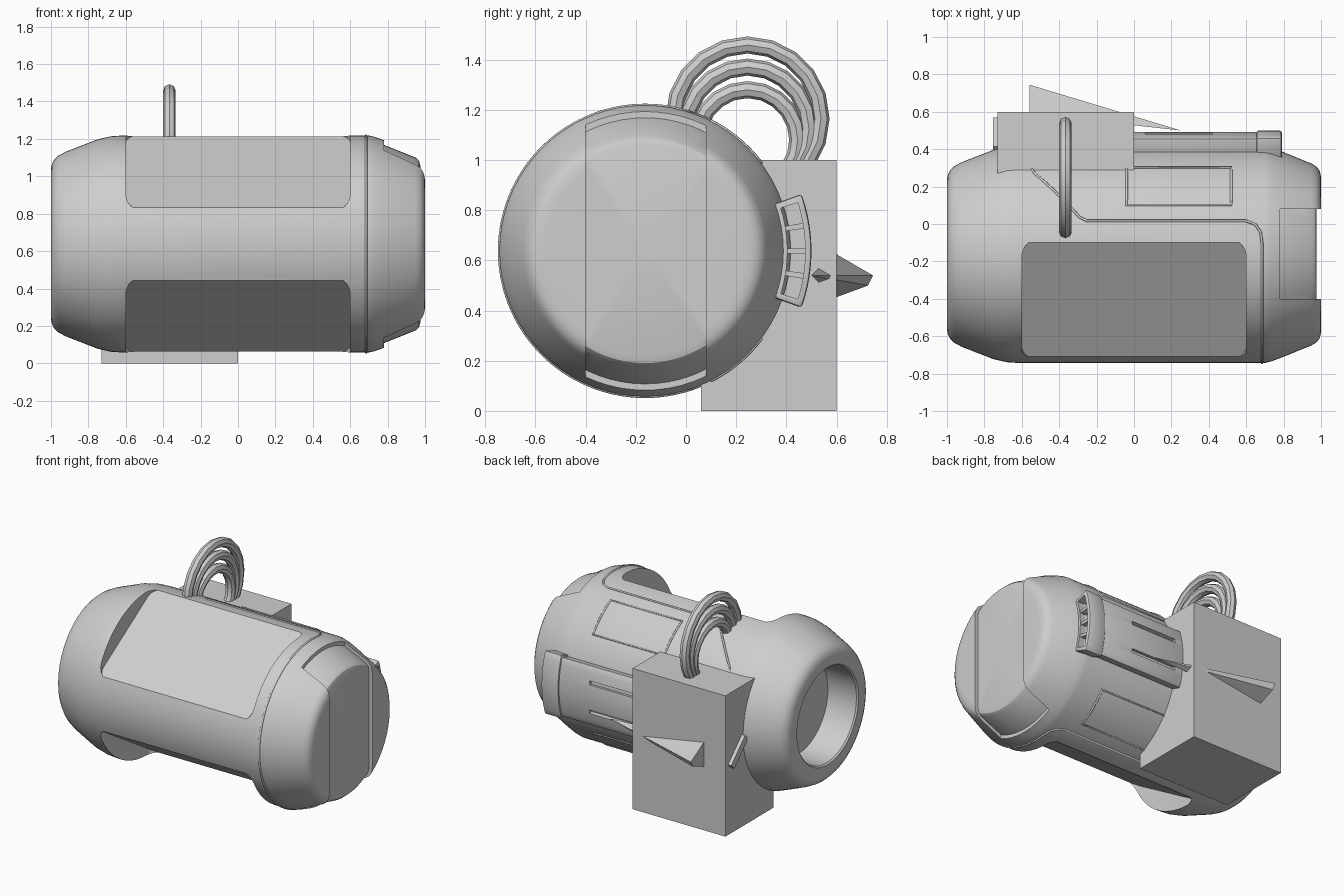
import bpy, bmesh
from math import sin, cos, radians
from mathutils import Matrix, Vector

if "Cube" in bpy.data.objects:
    bpy.data.objects.remove(bpy.data.objects["Cube"])

CY, CZ, R = -0.163, 0.638, 0.58      # drum axis and radius

grey = bpy.data.materials.new("plain_grey")
grey.use_nodes = True
grey.diffuse_color = (0.62, 0.62, 0.62, 1)
grey.node_tree.nodes["Principled BSDF"].inputs["Base Color"].default_value = (0.62, 0.62, 0.62, 1)


def polar(x, r, deg):
    a = radians(deg)
    return Vector((x, CY + r * cos(a), CZ + r * sin(a)))


def activate(ob):
    bpy.ops.object.select_all(action='DESELECT')
    ob.select_set(True)
    bpy.context.view_layer.objects.active = ob


def finish(name, bm):
    bmesh.ops.recalc_face_normals(bm, faces=bm.faces[:])
    me = bpy.data.meshes.new(name)
    bm.to_mesh(me)
    bm.free()
    me.materials.append(grey)
    ob = bpy.data.objects.new(name, me)
    bpy.context.collection.objects.link(ob)
    return ob


def smooth(ob):
    activate(ob)
    bpy.ops.object.shade_smooth_by_angle(angle=radians(30))


def cut(ob, cutter, operation='DIFFERENCE'):
    activate(ob)
    mod = ob.modifiers.new("cut", 'BOOLEAN')
    mod.object, mod.solver, mod.operation = cutter, 'EXACT', operation
    bpy.ops.object.modifier_apply(modifier=mod.name)
    bpy.data.objects.remove(cutter)


def block(name, size, matrix, corner=0.0):
    bm = bmesh.new()
    bmesh.ops.create_cube(bm, size=1)
    bmesh.ops.scale(bm, vec=size, verts=bm.verts[:])
    if corner:      # round only the edges running along local z
        edges = [e for e in bm.edges
                 if abs(e.verts[0].co.z - e.verts[1].co.z) > size[2] / 2]
        bmesh.ops.bevel(bm, geom=edges, offset=corner, segments=5,
                        profile=0.5, affect='EDGES')
    bm.transform(matrix)
    return finish(name, bm)


def revolve(name, profile):
    # turn an (x, radius) profile around the drum axis
    bm = bmesh.new()
    verts = [bm.verts.new((x, CY, CZ + r)) for x, r in profile]
    edges = [bm.edges.new(pair) for pair in zip(verts, verts[1:])]
    bmesh.ops.spin(bm, geom=verts + edges, cent=(0, CY, CZ), axis=(1, 0, 0),
                   angle=radians(360), steps=72)
    bmesh.ops.remove_doubles(bm, verts=bm.verts[:], dist=0.0005)
    return finish(name, bm)


def mirror_below(ob):
    # replace everything under the drum axis with a mirror image of the top
    bm = bmesh.new()
    bm.from_mesh(ob.data)
    bm.transform(Matrix.Translation((0, 0, -CZ)))
    bmesh.ops.bisect_plane(bm, geom=bm.verts[:] + bm.edges[:] + bm.faces[:], dist=0.0001,
                           plane_co=(0, 0, 0), plane_no=(0, 0, 1), clear_inner=True)
    bmesh.ops.mirror(bm, geom=bm.verts[:] + bm.edges[:] + bm.faces[:],
                     matrix=Matrix.Identity(4), merge_dist=0.0005, axis='Z')
    bm.transform(Matrix.Translation((0, 0, CZ)))
    bmesh.ops.recalc_face_normals(bm, faces=bm.faces[:])
    bm.to_mesh(ob.data)
    bm.free()


def sector(name, x0, x1, r0, r1, a0, a1, bevel=0.0):
    # arc-shaped bar running along x
    steps = [a0 + (a1 - a0) * i / 10 for i in range(11)]
    points = [polar(x0, r1, a) for a in steps] + [polar(x0, r0, a) for a in reversed(steps)]
    bm = bmesh.new()
    face = bm.faces.new([bm.verts.new(p) for p in points])
    new = bmesh.ops.extrude_face_region(bm, geom=[face])["geom"]
    bmesh.ops.translate(bm, vec=(x1 - x0, 0, 0),
                        verts=[v for v in new if isinstance(v, bmesh.types.BMVert)])
    if bevel:
        bmesh.ops.recalc_face_normals(bm, faces=bm.faces[:])
        edges = [e for e in bm.edges if e.calc_face_angle(0) > 0.8]
        bmesh.ops.bevel(bm, geom=edges, offset=bevel, segments=2,
                        profile=0.5, affect='EDGES')
    return finish(name, bm)


def seam(name, corners, closed=False):
    # thin line following the drum surface through (x, angle) corners
    if closed:
        corners = corners + corners[:1]
    path = []
    for (xa, aa), (xb, ab) in zip(corners, corners[1:]):
        n = max(1, int(abs(ab - aa) / 3))
        path += [polar(xa + (xb - xa) * i / n, R, aa + (ab - aa) * i / n) for i in range(n)]
    if not closed:
        path.append(polar(corners[-1][0], R, corners[-1][1]))
    curve = bpy.data.curves.new(name, 'CURVE')
    curve.dimensions = '3D'
    curve.bevel_depth, curve.bevel_resolution = 0.007, 1
    spline = curve.splines.new('POLY')
    spline.points.add(len(path) - 1)
    for point, co in zip(spline.points, path):
        point.co = (*co, 1)
    spline.use_cyclic_u = closed
    curve.materials.append(grey)
    ob = bpy.data.objects.new(name, curve)
    bpy.context.collection.objects.link(ob)
    activate(ob)
    bpy.ops.object.convert(target='MESH')


# Drum: turned profile with a cup in one end
drum = revolve("drum", [
    (-.77, 0), (-.77, .33), (-.99, .335), (-1, .345), (-1, .4), (-.995, .428), (-.982, .453),
    (-.96, .473), (-.92, .494), (-.75, .56), (-.68, .576), (-.62, R), (.7, R), (.73, .573),
    (.78, .555), (.95, .486), (.976, .47), (.99, .452), (.998, .43), (1, .4), (1, 0)])

# Flats on the front, above and mirrored below
tilt = Matrix.Translation(polar(0, 0.604, 122)) @ Matrix.Rotation(radians(32), 4, 'X')
cut(drum, block("flat_cutter", (1.2, 0.74, 0.3), tilt, 0.075))
mirror_below(drum)

# Shallow vertical band recessed into the closed end
band = revolve("band_cutter", [(.78, .7), (.78, .53), (.95, .462), (.967, .447), (.975, .42),
                               (.975, 0), (1.1, 0), (1.1, .7), (.78, .7)])
cut(band, block("band_limit", (0.6, 0.48, 1.6), Matrix.Translation((0.95, -0.16, CZ))),
    'INTERSECT')
cut(drum, band)
smooth(drum)

# Seams and access panels
bend = [(-.55, 37), (-.53, 42), (-.29, 70), (-.25, 72), (.6, 72), (.65, 74), (.676, 78), (.685, 84)]
seam("body_seam", bend + [(x, 360 - a) for x, a in reversed(bend)])
for side, sign in (("upper", 1), ("lower", -1)):
    seam(side + "_panel_frame",
         [(-.04, 37 * sign), (-.04, 63 * sign), (.52, 63 * sign), (.52, 37 * sign)], True)

# Vent housing along the back, with slots
housing = sector("vent_housing", -0.1, 0.66, 0.5, 0.655, -19, 19, 0.012)
for a in (-9, 9):
    cut(housing, sector("slot_cutter", 0.06, 0.42, 0.63, 0.7, a - 1.2, a + 1.2))
smooth(housing)

# Vent mouth with ribs
mouth = sector("vent_mouth", 0.655, 0.79, 0.53, 0.663, -20, 20, 0.012)
cut(mouth, sector("mouth_cutter", 0.69, 0.9, 0.567, 0.638, -17.5, 17.5))
smooth(mouth)
for i, a in enumerate((-9, 0, 9)):
    sector("vent_rib_%d" % (i + 1), 0.68, 0.78, 0.55, 0.65, a - 1, a + 1)

# Rear box
block("rear_box", (0.73, 0.54, 1.0), Matrix.Translation((-0.365, 0.33, 0.5)))

# Long spike running through the box
bm = bmesh.new()
base = [bm.verts.new(p) for p in ((-.56, .59, .63), (-.56, .59, .45),
                                  (-.56, .725, .5), (-.56, .745, .54))]
tip = bm.verts.new((.25, .5, .54))
bm.faces.new(base)
for i in range(4):
    bm.faces.new((base[i], base[(i + 1) % 4], tip))
finish("spike", bm)

# Small slanted bar on the side of the box
block("side_bar", (0.04, 0.22, 0.05),
      Matrix.Translation((-0.735, 0.475, 0.56)) @ Matrix.Rotation(radians(-45), 4, 'X'))

# Three looped hoses on top
for name, z, radius in (("outer_hose", 1.165, .293), ("middle_hose", 1.125, .245),
                        ("inner_hose", 1.08, .2)):
    bpy.ops.mesh.primitive_torus_add(location=(-.367, .245, z), rotation=(0, radians(90), 0),
                                     major_segments=20, minor_segments=8,
                                     major_radius=radius, minor_radius=.034)
    hose = bpy.context.object
    hose.name = name
    hose.data.materials.append(grey)
    smooth(hose)
